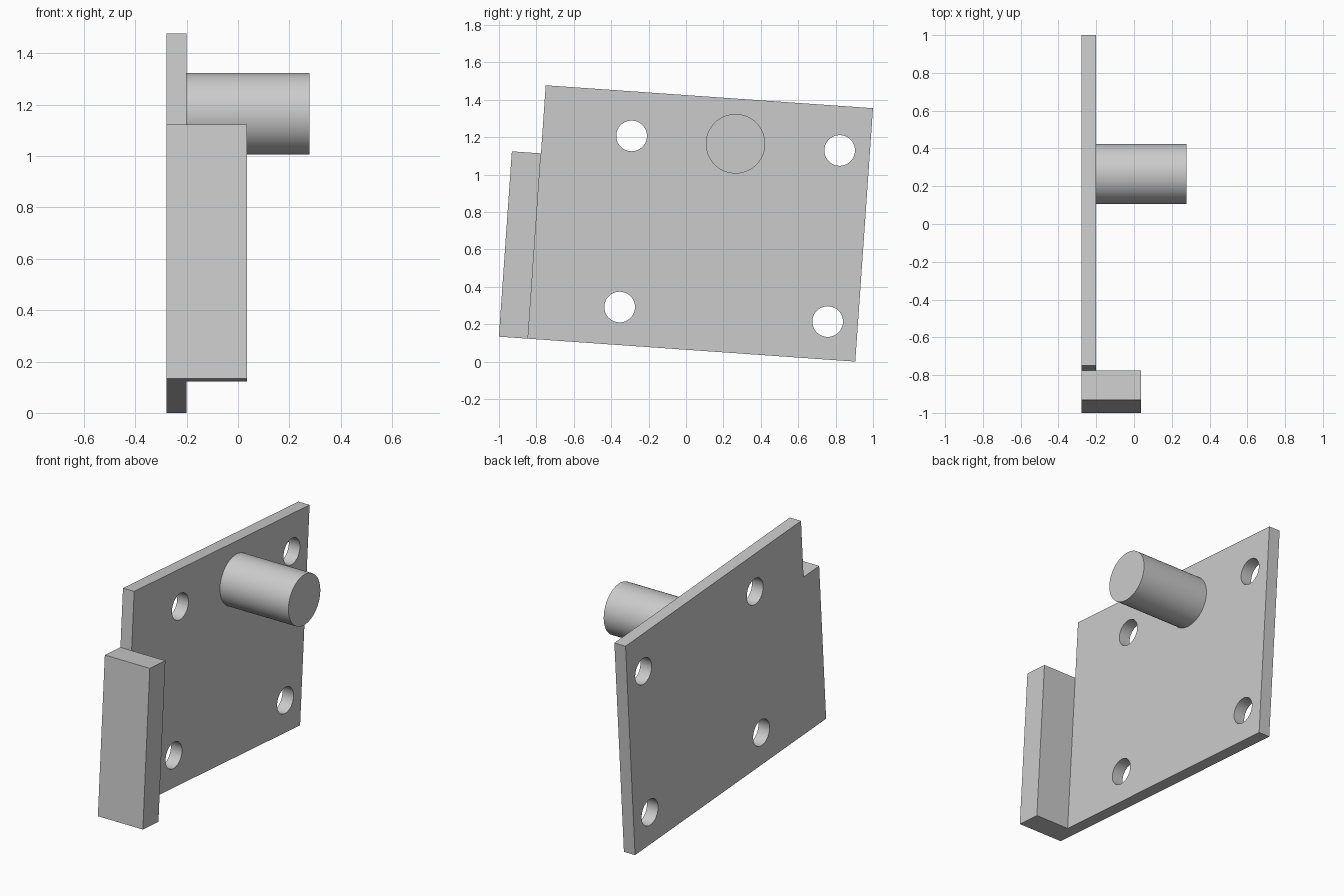
import bpy, bmesh
from math import radians
from mathutils import Matrix, Vector

if "Cube" in bpy.data.objects:
    bpy.data.objects.remove(bpy.data.objects["Cube"], do_unlink=True)

# One plain grey for the whole bracket
grey = bpy.data.materials.new("light grey")
grey.use_nodes = True
colour = (0.6, 0.6, 0.6, 1)
grey.diffuse_color = colour
grey.node_tree.nodes["Principled BSDF"].inputs["Base Color"].default_value = colour

# Parts are drawn upright from the lower rear corner, then tilted together
TILT = Matrix.Translation((0, 0.905, 0)) @ Matrix.Rotation(radians(-4), 4, "X")
BACK, FACE, FLANGE, PEG = -0.278, -0.2, 0.036, 0.278


def finish(name, bm):
    mesh = bpy.data.meshes.new(name)
    bmesh.ops.recalc_face_normals(bm, faces=bm.faces)
    bm.to_mesh(mesh)
    bm.free()
    mesh.materials.append(grey)
    obj = bpy.data.objects.new(name, mesh)
    bpy.context.collection.objects.link(obj)
    return obj


def box(name, low, high):
    low, high = Vector(low), Vector(high)
    bm = bmesh.new()
    bmesh.ops.create_cube(bm, size=1)
    bmesh.ops.scale(bm, vec=high - low, verts=bm.verts)
    bmesh.ops.translate(bm, vec=(low + high) / 2, verts=bm.verts)
    return finish(name, bm)


def rod(name, x0, x1, y, z, radius):
    bm = bmesh.new()
    place = Matrix.Translation(((x0 + x1) / 2, y, z)) @ Matrix.Rotation(radians(90), 4, "Y")
    bmesh.ops.create_cone(bm, cap_ends=True, segments=64, radius1=radius,
                          radius2=radius, depth=x1 - x0, matrix=place)
    return finish(name, bm)


def combine(target, tool, operation):
    mod = target.modifiers.new(operation.lower(), "BOOLEAN")
    mod.operation, mod.solver, mod.object = operation, "EXACT", tool
    bpy.context.view_layer.objects.active = target
    bpy.ops.object.modifier_apply(modifier=mod.name)
    bpy.data.objects.remove(tool, do_unlink=True)


# Thin plate with the thick, shorter flange along its front edge
plate = box("mounting_plate", (BACK, -1.754, 0), (FACE, 0, 1.358))
flange = box("flange", (BACK, -1.91, 0), (FLANGE, -1.754, 0.993))
combine(plate, flange, "UNION")

# Four bolt holes
for y in (-1.277, -0.162):
    for z in (0.203, 1.12):
        combine(plate, rod("hole_cutter", BACK - 0.1, FACE + 0.1, y, z, 0.082), "DIFFERENCE")

# Round peg standing out from the plate
peg = rod("peg", FACE, PEG, -0.72, 1.117, 0.159)

for obj in (plate, peg):
    obj.matrix_world = TILT
    bpy.ops.object.select_all(action="DESELECT")
    obj.select_set(True)
    bpy.context.view_layer.objects.active = obj
    bpy.ops.object.shade_smooth_by_angle(angle=radians(30))
